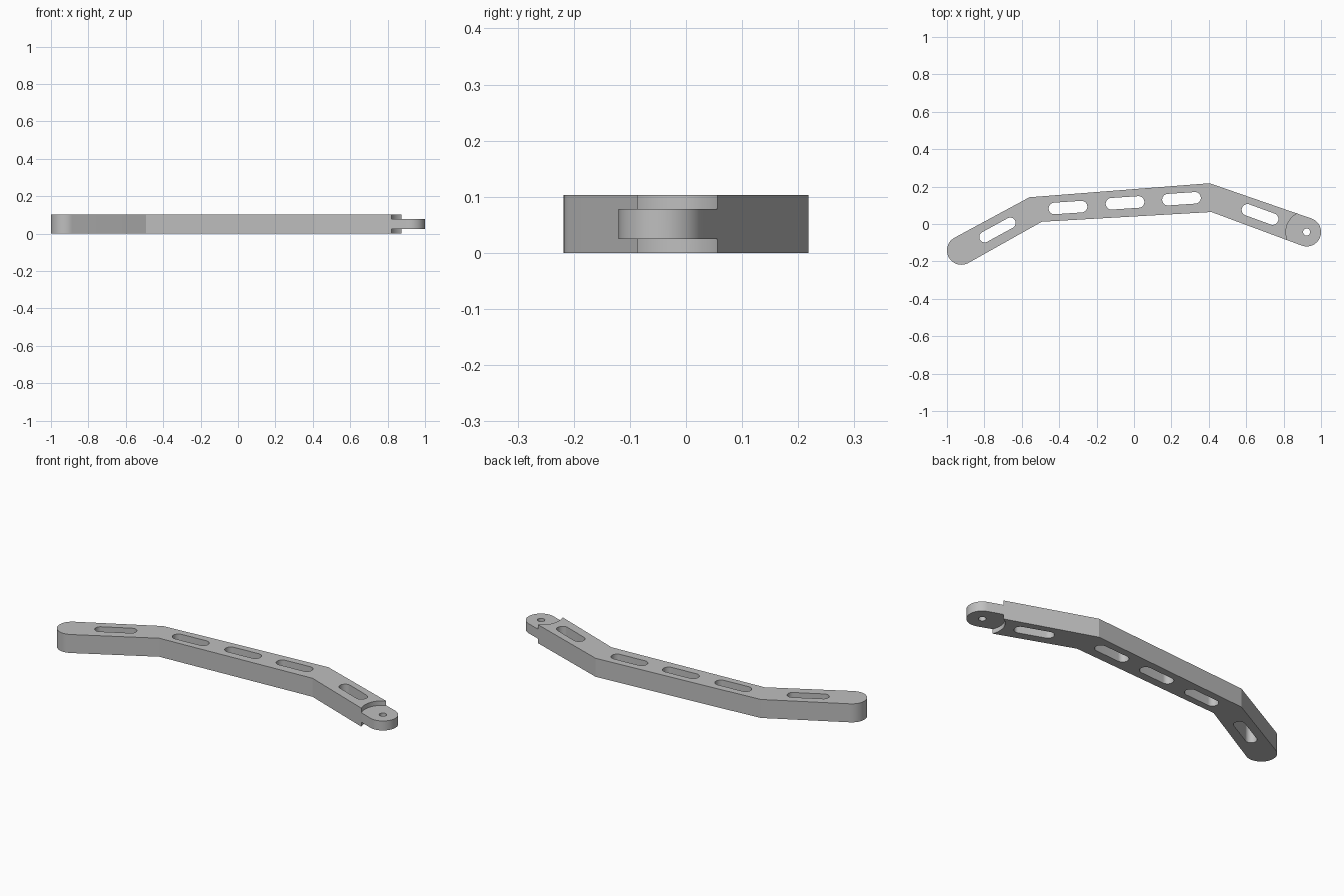
import bpy, bmesh
from math import atan2, cos, sin, pi, radians
from mathutils import Vector

if "Cube" in bpy.data.objects:
    bpy.data.objects.remove(bpy.data.objects["Cube"], do_unlink=True)

HEIGHT = 0.103
TONGUE_BOTTOM, TONGUE_TOP = 0.025, 0.078
END_RADIUS = 0.077
LEFT_PIVOT = Vector((-0.923, -0.141))
RIGHT_PIVOT = Vector((0.923, -0.043))
ARC_STEPS = 24

grey = bpy.data.materials.new("plain grey")
grey.use_nodes = True
colour = (0.52, 0.52, 0.52, 1)
grey.diffuse_color = colour
grey.node_tree.nodes["Principled BSDF"].inputs["Base Color"].default_value = colour


def arc(centre, radius, start, sweep=pi, steps=ARC_STEPS):
    """Points on an anticlockwise arc."""
    angles = [start + sweep * i / steps for i in range(steps + 1)]
    return [(centre[0] + radius * cos(a), centre[1] + radius * sin(a)) for a in angles]


def circle(centre, radius):
    return arc(centre, radius, 0, 2 * pi, 2 * ARC_STEPS)[:-1]


def slot(centre, angle, length, radius):
    """Outline of a round-ended slot; length is between end centres."""
    a = radians(angle)
    half = Vector((cos(a), sin(a))) * length / 2
    c = Vector(centre)
    return arc(c + half, radius, a - pi / 2) + arc(c - half, radius, a + pi / 2)


def prisms(name, parts):
    """Object made of upright prisms, each given as (outline, bottom, top)."""
    bm = bmesh.new()
    for outline, bottom, top in parts:
        face = bm.faces.new([bm.verts.new((x, y, bottom)) for x, y in outline])
        grown = bmesh.ops.extrude_face_region(bm, geom=[face])["geom"]
        verts = [g for g in grown if isinstance(g, bmesh.types.BMVert)]
        bmesh.ops.translate(bm, verts=verts, vec=(0, 0, top - bottom))
    bmesh.ops.recalc_face_normals(bm, faces=bm.faces)
    mesh = bpy.data.meshes.new(name)
    bm.to_mesh(mesh)
    bm.free()
    mesh.materials.append(grey)
    obj = bpy.data.objects.new(name, mesh)
    bpy.context.collection.objects.link(obj)
    return obj


def cut(target, cutter):
    """Subtract the cutter for good, then discard it."""
    cutter.hide_render = True
    mod = target.modifiers.new("cut", "BOOLEAN")
    mod.operation = "DIFFERENCE"
    mod.solver = "EXACT"
    mod.object = cutter
    bpy.context.view_layer.objects.active = target
    bpy.ops.object.modifier_apply(modifier=mod.name)
    bpy.data.objects.remove(cutter, do_unlink=True)


# Bent arm outline, anticlockwise from the left rounded end
left_angle = atan2(0.218, 0.401)
right_angle = radians(-19.8)
outline = arc(LEFT_PIVOT, END_RADIUS, left_angle + pi / 2)
outline += [(-0.493, 0.012), (0.414, 0.064)]
outline += arc(RIGHT_PIVOT, END_RADIUS, right_angle - pi / 2)
outline += [(0.404, 0.218), (-0.559, 0.143)]
arm = prisms("bent_arm", [(outline, 0, HEIGHT)])

# Lightening slots and pivot hole
holes = [
    slot((-0.73, -0.032), 28.7, 0.156, 0.029),
    slot((-0.353, 0.088), 3.8, 0.145, 0.031),
    slot((-0.048, 0.113), 3.8, 0.145, 0.031),
    slot((0.254, 0.135), 3.8, 0.145, 0.031),
    slot((0.674, 0.051), -20, 0.143, 0.031),
    circle(RIGHT_PIVOT, 0.019),
]
cut(arm, prisms("hole_cutter", [(h, -0.1, 0.2) for h in holes]))

# Round recesses above and below leave a thin tongue at the right end
recess = circle(RIGHT_PIVOT, 0.111)
cut(arm, prisms("recess_cutter", [(recess, -0.1, TONGUE_BOTTOM), (recess, TONGUE_TOP, 0.2)]))

# Smooth round walls, crisp edges
bpy.ops.object.select_all(action="DESELECT")
arm.select_set(True)
bpy.context.view_layer.objects.active = arm
bpy.ops.object.shade_smooth_by_angle(angle=radians(20))
